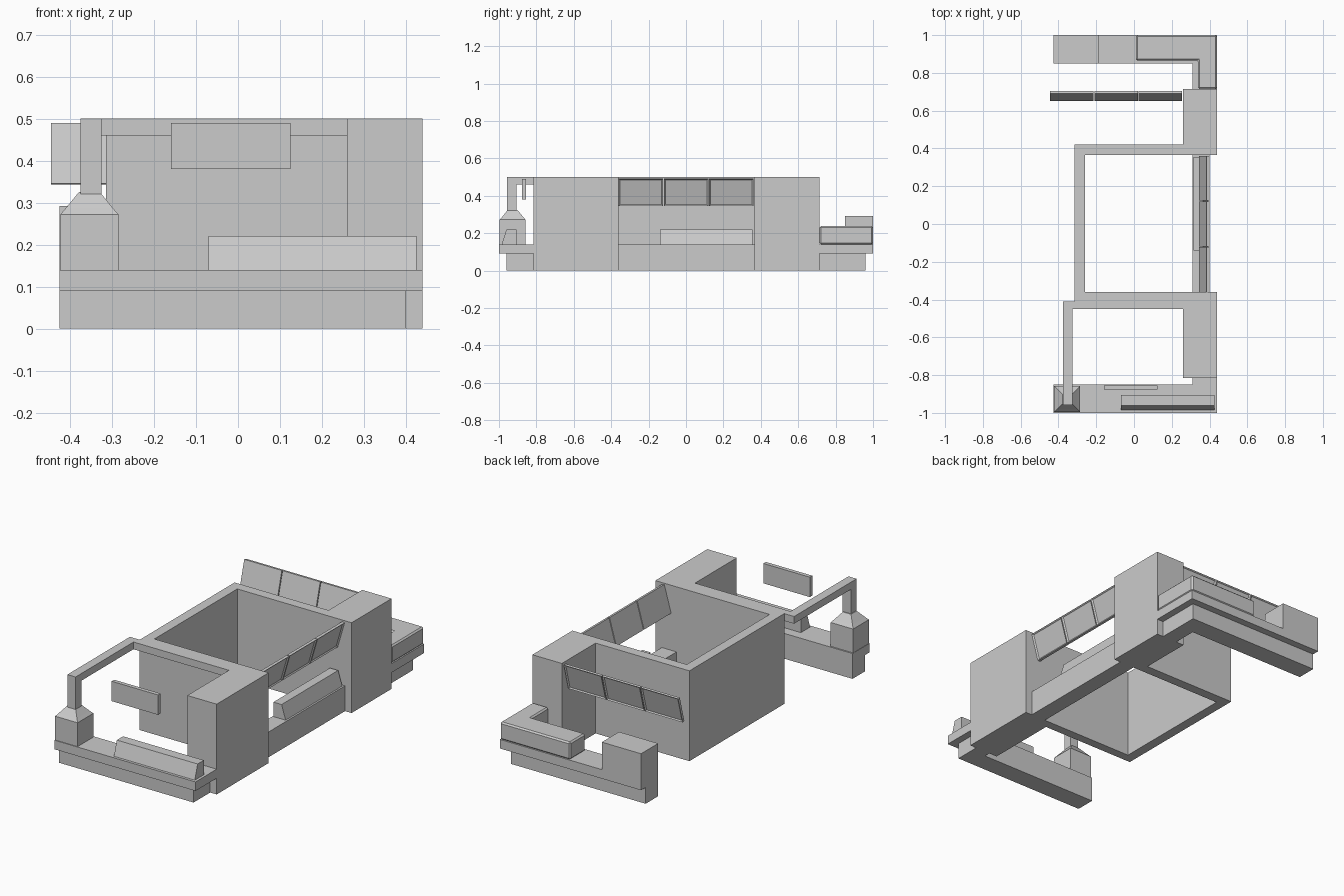
import bpy, bmesh
from mathutils import Vector

if "Cube" in bpy.data.objects:
    bpy.data.objects.remove(bpy.data.objects["Cube"])


def make_object(name, bm):
    bmesh.ops.recalc_face_normals(bm, faces=bm.faces)
    mesh = bpy.data.meshes.new(name)
    bm.to_mesh(mesh)
    bm.free()
    obj = bpy.data.objects.new(name, mesh)
    bpy.context.collection.objects.link(obj)
    return obj


def prism(name, outline, lo, hi, axis="z", inset_dir=None):
    """Extrude a 2D outline along an axis; optionally recess the face looking along inset_dir."""
    place = {"x": lambda p, t: (t, p[0], p[1]),
             "y": lambda p, t: (p[0], t, p[1]),
             "z": lambda p, t: (p[0], p[1], t)}[axis]
    bm = bmesh.new()
    rings = [[bm.verts.new(place(p, t)) for p in outline] for t in (lo, hi)]
    bm.faces.new(rings[0])
    bm.faces.new(rings[1])
    n = len(outline)
    for i in range(n):
        j = (i + 1) % n
        bm.faces.new((rings[0][i], rings[0][j], rings[1][j], rings[1][i]))
    bmesh.ops.recalc_face_normals(bm, faces=bm.faces)
    if inset_dir:
        d = Vector(inset_dir)
        face = max(bm.faces, key=lambda f: f.normal.dot(d))
        bmesh.ops.inset_region(bm, faces=[face], thickness=0.01, depth=-0.006)
    return make_object(name, bm)


def box(name, x0, x1, y0, y1, z0, z1):
    return prism(name, [(x0, y0), (x1, y0), (x1, y1), (x0, y1)], z0, z1)


# Kitchen walls, open at top and bottom, and the two corner pillars
prism("kitchen_walls", [(0.26, -0.41), (-0.315, -0.41), (-0.315, 0.42), (0.26, 0.42),
                        (0.26, 0.365), (-0.26, 0.365), (-0.26, -0.36), (0.26, -0.36)], 0, 0.5)
box("front_pillar", 0.26, 0.44, -0.815, -0.36, 0, 0.5)
box("back_pillar", 0.26, 0.44, 0.365, 0.715, 0, 0.5)

# Serving counter between the pillars with a sloped display case
box("serving_counter", 0.31, 0.40, -0.36, 0.365, 0, 0.14)
prism("serving_display", [(0.31, -0.14), (0.39, -0.14), (0.36, -0.06), (0.31, -0.06)]
      and [(0.315, 0.14), (0.39, 0.14), (0.365, 0.22), (0.315, 0.22)], -0.14, 0.355, "y")

# Front counter: recessed base, worktop, display case
prism("front_counter_base", [(-0.425, -0.96), (0.40, -0.96), (0.40, -0.815),
                             (0.31, -0.815), (0.31, -0.85), (-0.425, -0.85)], 0, 0.09)
prism("front_worktop", [(-0.425, -1), (0.44, -1), (0.44, -0.815),
                        (0.31, -0.815), (0.31, -0.85), (-0.425, -0.85)], 0.09, 0.14)
prism("front_display", [(-0.985, 0.14), (-0.905, 0.14), (-0.905, 0.22), (-0.96, 0.22)],
      -0.07, 0.425, "x")
box("hanging_sign", -0.16, 0.125, -0.877, -0.855, 0.38, 0.49)

# Oven with tapering hood: stacked square sections up to the flue
bm = bmesh.new()
rings = []
for half, z in ((0.069, 0.14), (0.069, 0.272), (0.056, 0.287), (0.025, 0.325)):
    rings.append([bm.verts.new((-0.354 + sx * half, -0.927 + sy * half, z))
                  for sx, sy in ((-1, -1), (1, -1), (1, 1), (-1, 1))])
for a, b in zip(rings, rings[1:]):
    for i in range(4):
        j = (i + 1) % 4
        bm.faces.new((a[i], a[j], b[j], b[i]))
bm.faces.new(rings[0])
bm.faces.new(rings[-1])
make_object("oven_and_hood", bm)

# Flue rising from the hood, running back and then along the wall
prism("flue", [(-0.957, 0.32), (-0.907, 0.32), (-0.907, 0.46), (-0.41, 0.46),
               (-0.41, 0.5), (-0.957, 0.5)], -0.375, -0.325, "x")
box("flue_wall_run", -0.325, 0.26, -0.45, -0.41, 0.46, 0.5)

# Back counter: recessed base, worktop, raised L-shaped counter, end cabinet
prism("back_counter_base", [(-0.425, 0.96), (0.40, 0.96), (0.40, 0.715),
                            (0.31, 0.715), (0.31, 0.85), (-0.425, 0.85)], 0, 0.09)
prism("back_worktop", [(-0.425, 1), (0.44, 1), (0.44, 0.715),
                       (0.31, 0.715), (0.31, 0.85), (-0.425, 0.85)], 0.09, 0.14)
raised = prism("raised_counter", [(0.01, 1), (0.44, 1), (0.44, 0.715),
                                  (0.34, 0.715), (0.34, 0.865), (0.01, 0.865)], 0.14, 0.237)
bevel = raised.modifiers.new("edge", "BEVEL")
bevel.width = 0.008
bevel.segments = 1
box("end_cabinet", -0.425, -0.185, 0.85, 1, 0.14, 0.292)

# Menu boards: three framed panels leaning outwards, over the counter and behind the wall
for i in range(3):
    y = -0.36 + i * 0.242
    prism(f"side_menu_{i + 1}", [(0.343, 0.345), (0.358, 0.345), (0.4, 0.49), (0.385, 0.493)],
          y, y + 0.237, "y", (1, 0, -0.3))
    x = -0.445 + i * 0.235
    prism(f"back_menu_{i + 1}", [(0.65, 0.345), (0.665, 0.343), (0.705, 0.488), (0.69, 0.49)],
          x, x + 0.23, "x", (0, 1, -0.3))
